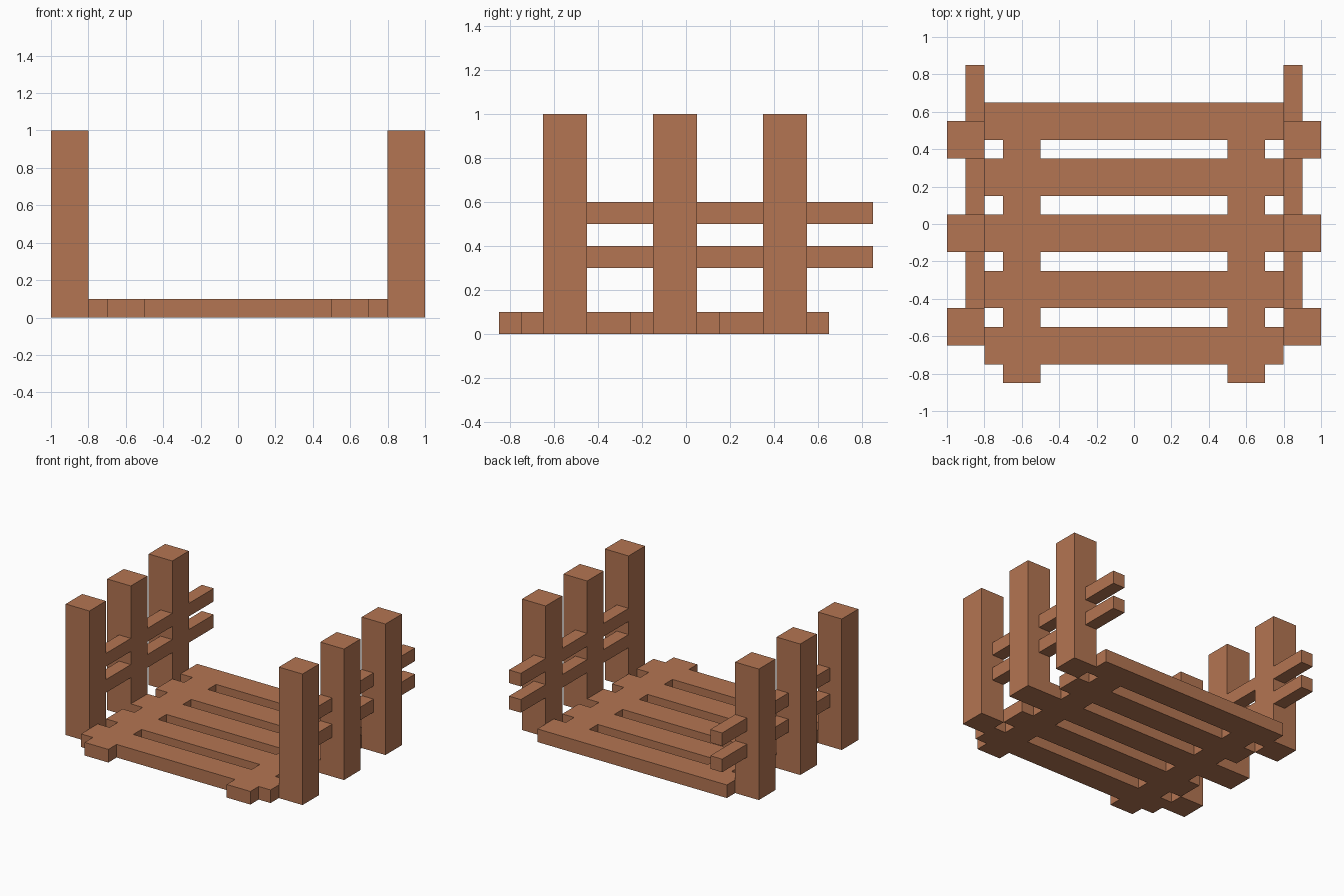
import bpy

cube = bpy.data.objects.get("Cube")
if cube:
    bpy.data.objects.remove(cube, do_unlink=True)

wood = bpy.data.materials.new("brown_wood")
wood.use_nodes = True
wood.diffuse_color = (0.456, 0.178, 0.084, 1)
wood.node_tree.nodes["Principled BSDF"].inputs["Base Color"].default_value = wood.diffuse_color


def beam(name, x, y, z):
    """Box spanning the (min, max) pair given on each axis."""
    spans = (x, y, z)
    bpy.ops.mesh.primitive_cube_add(size=1, location=[(a + b) / 2 for a, b in spans])
    ob = bpy.context.object
    ob.name = name
    ob.scale = [b - a for a, b in spans]
    bpy.ops.object.transform_apply(location=False, rotation=False, scale=True)
    ob.data.materials.append(wood)
    return ob


THICK = 0.1
WIDTH = 0.2

# Floor slats, running across
for i in range(5):
    y = -0.75 + 0.3 * i
    beam(f"floor_slat_{i + 1}", (-0.8, 0.8), (y, y + WIDTH), (0, THICK))

for side, s in (("left", 1), ("right", -1)):
    def span(a, b):
        return tuple(sorted((s * a, s * b)))

    # Floor bearer, flush with the slats
    beam(f"{side}_floor_bearer", span(0.5, 0.7), (-0.85, 0.65), (0, THICK))

    # Upright posts
    for i in range(3):
        y = -0.65 + 0.5 * i
        beam(f"{side}_post_{i + 1}", span(0.8, 1), (y, y + WIDTH), (0, 1))

    # Side rails, overhanging at the back
    for name, z in (("lower", 0.3), ("upper", 0.5)):
        beam(f"{side}_{name}_rail", span(0.8, 0.9), (-0.45, 0.85), (z, z + THICK))
